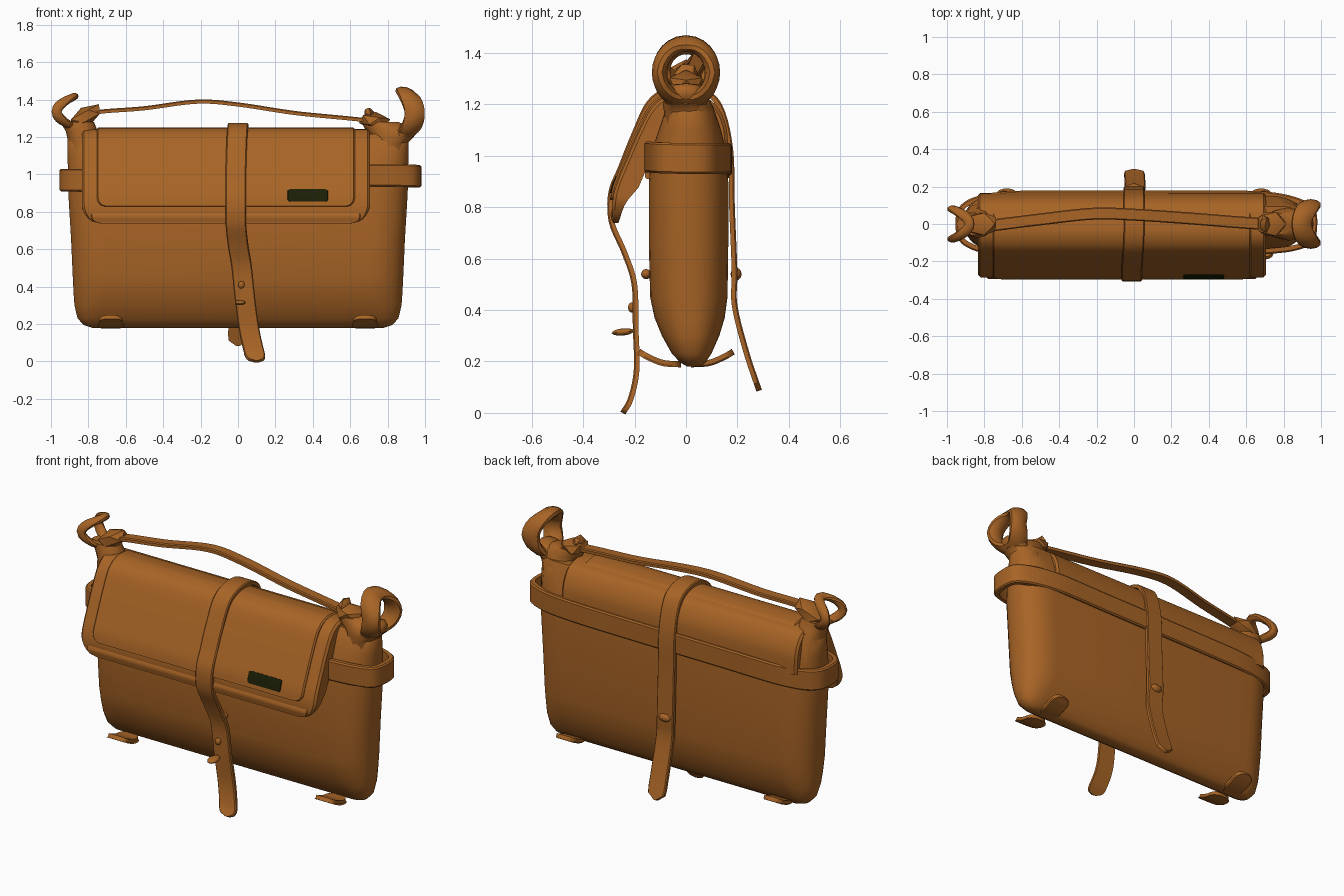
import bpy, bmesh, math
from mathutils import Vector, Matrix

X, Y, Z = Vector((1, 0, 0)), Vector((0, 1, 0)), Vector((0, 0, 1))


def material(name, rgb):
    m = bpy.data.materials.new(name)
    m.diffuse_color = (*rgb, 1)
    return m


leather = material("brown leather", (0.39, 0.127, 0.019))
dark = material("dark badge", (0.011, 0.013, 0.002))


def finish(name, bm, mat=leather, angle=40):
    bmesh.ops.recalc_face_normals(bm, faces=bm.faces[:])
    me = bpy.data.meshes.new(name)
    bm.to_mesh(me)
    bm.free()
    me.materials.append(mat)
    ob = bpy.data.objects.new(name, me)
    bpy.context.collection.objects.link(ob)
    bpy.ops.object.select_all(action='DESELECT')
    ob.select_set(True)
    bpy.context.view_layer.objects.active = ob
    bpy.ops.object.shade_smooth_by_angle(angle=math.radians(angle))
    return ob


def smooth_path(pts, n):
    """Catmull-Rom samples through the points."""
    p = [Vector(q) for q in pts]
    p = [2 * p[0] - p[1]] + p + [2 * p[-1] - p[-2]]
    out = []
    for i in range(1, len(p) - 2):
        a, b, c, d = p[i - 1:i + 3]
        for k in range(n):
            t = k / n
            out.append(0.5 * (2 * b + (c - a) * t + (2 * a - 5 * b + 4 * c - d) * t * t
                              + (3 * b - a - 3 * c + d) * t ** 3))
    return out + [p[-2]]


def loft(bm, rings, closed=False):
    vs = [[bm.verts.new(q) for q in r] for r in rings]
    n = len(vs[0])
    for i in range(len(vs) - (0 if closed else 1)):
        a, b = vs[i], vs[(i + 1) % len(vs)]
        for j in range(n):
            bm.faces.new((a[j], a[(j + 1) % n], b[(j + 1) % n], b[j]))
    if not closed:
        bm.faces.new(vs[0])
        bm.faces.new(vs[-1])


def ribbon(name, pts, axis, half, thick, r0=0, r1=0, n=6, mat=leather, taper=0):
    """Flat strip along a path; r0, r1 round its end corners, taper thins its last stretch."""
    path = smooth_path(pts, n)
    dist = [0]
    for a, b in zip(path, path[1:]):
        dist.append(dist[-1] + (b - a).length)
    rings = []
    for i, p in enumerate(path):
        t = path[min(i + 1, len(path) - 1)] - path[max(i - 1, 0)]
        nrm = t.cross(axis).normalized()
        w = half
        for r, d in ((r0, dist[i]), (r1, dist[-1] - dist[i])):
            if d < r:
                w -= 0.9 * (r - math.sqrt(r * r - (r - d) ** 2))
        th = thick
        if taper:
            th *= 0.25 + 0.75 * min(1, (dist[-1] - dist[i]) / taper)
        e = min(th * 0.25, 0.012)
        rings.append([p - axis * w - nrm * th, p + axis * w - nrm * th,
                      p + axis * w - nrm * e, p + axis * (w - e),
                      p - axis * (w - e), p - axis * w - nrm * e])
    bm = bmesh.new()
    loft(bm, rings)
    return finish(name, bm, mat)


def blob(name, loc, size, rot=(0, 0, 0), sub=2):
    bm = bmesh.new()
    bmesh.ops.create_icosphere(bm, subdivisions=sub, radius=1)
    m = Matrix.Translation(loc)
    for a, ax in zip(rot, 'XYZ'):
        m = m @ Matrix.Rotation(a, 4, ax)
    bmesh.ops.transform(bm, verts=bm.verts[:], matrix=m @ Matrix.Diagonal((*size, 1)))
    return finish(name, bm)


# Bag body: rounded cross-sections stacked in height (z, half width, centre y, half depth)
levels = [(0.18, 0.78, 0.03, 0.025), (0.195, 0.825, 0.027, 0.048), (0.23, 0.858, 0.022, 0.077),
          (0.30, 0.875, 0.018, 0.112), (0.37, 0.88, 0.014, 0.137), (0.45, 0.884, 0.011, 0.151),
          (0.65, 0.893, 0.01, 0.155), (0.90, 0.908, 0.01, 0.155), (1.02, 0.91, 0.012, 0.145),
          (1.10, 0.912, 0.015, 0.122), (1.18, 0.912, 0.015, 0.095), (1.215, 0.89, 0.02, 0.075)]
bm = bmesh.new()
rings = []
for z, w, cy, d in levels:
    ring = []
    e = min(d * 1.5, 0.2)
    for k in range(36):
        a = 2 * math.pi * (k + 0.5) / 36
        c, s = math.cos(a), math.sin(a)
        ring.append((math.copysign(w - e + e * abs(c) ** 0.88, c),
                     cy + d * math.copysign(abs(s) ** 0.88, s), z))
    rings.append(ring)
loft(bm, rings)
finish("bag_body", bm)

# Flap folded over the top, its raised front panel and hem
fold = [(0.166, 1.0), (0.155, 1.12), (0.11, 1.205), (0.04, 1.235), (-0.06, 1.238), (-0.13, 1.19),
        (-0.185, 1.09), (-0.233, 0.98), (-0.27, 0.89), (-0.286, 0.82), (-0.284, 0.738)]
ribbon("flap", [(-0.065, y, z) for y, z in fold], X, 0.77, 0.085, 0, 0.11, 8, taper=0.17)
panel = [(0.075, 1.222), (0.03, 1.243), (-0.06, 1.247), (-0.138, 1.202), (-0.197, 1.09),
         (-0.245, 0.98), (-0.282, 0.89), (-0.296, 0.83)]
ribbon("flap_panel", [(-0.065, y, z) for y, z in panel], X, 0.69, 0.03, 0, 0.05, 8)
ribbon("flap_hem", [(-0.065, -0.284, 0.80), (-0.065, -0.293, 0.775), (-0.065, -0.288, 0.745)],
       X, 0.72, 0.02, 0, 0.03)
ribbon("badge", [(0.373, -0.2745, 0.921), (0.373, -0.2865, 0.89), (0.373, -0.2955, 0.856)],
       X, 0.108, 0.009, 0.012, 0.012, 6, dark)

# Closing strap that runs from the back, over the top and down the front
ribbon("closing_strap", [
    (0.0, 0.295, 0.09), (0.005, 0.245, 0.24), (0.005, 0.20, 0.42), (0, 0.20, 0.55), (0, 0.19, 0.8),
    (0, 0.183, 1.03), (0, 0.14, 1.2), (0, 0.06, 1.265), (0, -0.06, 1.27), (-0.005, -0.15, 1.215),
    (-0.01, -0.215, 1.08), (-0.012, -0.263, 0.96), (-0.012, -0.302, 0.86), (-0.012, -0.300, 0.74),
    (0.0, -0.25, 0.62), (0.02, -0.212, 0.5), (0.038, -0.207, 0.33), (0.06, -0.203, 0.17),
    (0.085, -0.225, 0.06), (0.10, -0.255, 0.005)], X, 0.055, 0.022, 0.05, 0.05, 5)

# Strap hardware
blob("strap_stud", (0.018, -0.212, 0.41), (0.018, 0.014, 0.02))
blob("strap_hook", (0.012, -0.245, 0.315), (0.03, 0.045, 0.014), (0.1, 0, 0))
blob("back_buckle", (0.0, 0.195, 0.54), (0.04, 0.022, 0.025))
blob("body_stud", (0.01, -0.155, 0.54), (0.03, 0.02, 0.02))

# Belt round the back and both ends
ribbon("belt", [(0.67, -0.165, 0.995), (0.85, -0.145, 0.995), (0.955, -0.10, 0.992), (0.98, 0.0, 0.99),
                (0.96, 0.09, 0.99), (0.86, 0.145, 0.99), (0.68, 0.175, 0.99), (0.35, 0.178, 0.985),
                (-0.35, 0.178, 0.98), (-0.68, 0.175, 0.975), (-0.85, 0.145, 0.97),
                (-0.935, 0.09, 0.97), (-0.955, 0.0, 0.97), (-0.935, -0.09, 0.97),
                (-0.86, -0.14, 0.97), (-0.77, -0.16, 0.97)], Z, 0.06, 0.03, n=5)

# Carrying handle
ribbon("handle", [(-0.78, -0.01, 1.34), (-0.7, 0.0, 1.35), (-0.5, 0.025, 1.365), (-0.22, 0.055, 1.4),
                  (0, 0.05, 1.385), (0.3, 0.03, 1.34), (0.55, 0.01, 1.315), (0.7, 0, 1.30)],
       Y, 0.032, 0.022)


def curled_ring(name, side, cz, ry, rz, out, curl, wide, thick):
    """Loop seen from the end, bent inward at top and bottom."""
    rings = []
    for k in range(28):
        a = 2 * math.pi * k / 28
        c, s = math.cos(a), math.sin(a)
        centre = Vector((side * (out - curl * s * s), ry * c, cz + rz * s))
        radial = Vector((side * 0.3 * abs(s), c, s)).normalized()
        t = Vector((-side * 2 * curl * s * c, -ry * s, rz * c)).normalized()
        across = t.cross(radial).normalized()
        rings.append([centre + radial * thick * math.cos(b) + across * wide * math.sin(b)
                      for b in (2 * math.pi * j / 10 for j in range(10))])
    b = bmesh.new()
    loft(b, rings, True)
    finish(name, b)


curled_ring("right_ring", 1, 1.325, 0.103, 0.112, 0.945, 0.05, 0.056, 0.03)
curled_ring("left_ring", -1, 1.335, 0.08, 0.08, 0.97, 0.09, 0.028, 0.02)


# Necks that carry the rings, and the knots where the handle is tied on
def neck(name, rows):
    b = bmesh.new()
    loft(b, [[(cx + w * math.cos(a), cy + d * math.sin(a), z)
              for a in (2 * math.pi * j / 12 for j in range(12))] for z, cx, cy, w, d in rows])
    finish(name, b)


neck("right_neck", [(1.05, 0.81, 0.02, 0.10, 0.11), (1.17, 0.81, 0.015, 0.10, 0.10),
                    (1.20, 0.83, 0.0, 0.11, 0.09), (1.24, 0.81, 0.0, 0.13, 0.08),
                    (1.28, 0.76, 0.0, 0.10, 0.06)])
blob("right_ring_base", (0.885, 0.0, 1.225), (0.085, 0.09, 0.05), (0, -0.5, 0))
neck("left_neck", [(1.05, -0.81, 0.02, 0.10, 0.11), (1.18, -0.825, 0.015, 0.085, 0.095),
                   (1.23, -0.835, 0.0, 0.085, 0.075), (1.28, -0.86, 0.0, 0.09, 0.06)])
blob("right_knot", (0.73, 0.0, 1.285), (0.09, 0.075, 0.05), (0, 0.15, 0), 1)
blob("right_knot_peak", (0.70, 0.0, 1.32), (0.03, 0.05, 0.04), (0.4, 0, 0), 1)
blob("left_knot", (-0.815, 0.0, 1.31), (0.105, 0.07, 0.052), (0, -0.5, 0), 1)

# Curved feet under the bottom corners
for side, sx, cx in (("left", -1, -0.68), ("right", 1, 0.68)):
    for end, sy in (("front", -1), ("back", 1)):
        ribbon(f"{end}_{side}_foot",
               [(cx, sy * 0.02, 0.177), (cx, sy * 0.09, 0.182), (cx, sy * 0.15, 0.205),
                (cx, sy * 0.19, 0.228)], X, 0.062, 0.024 * sy, 0.05, 0.05)
